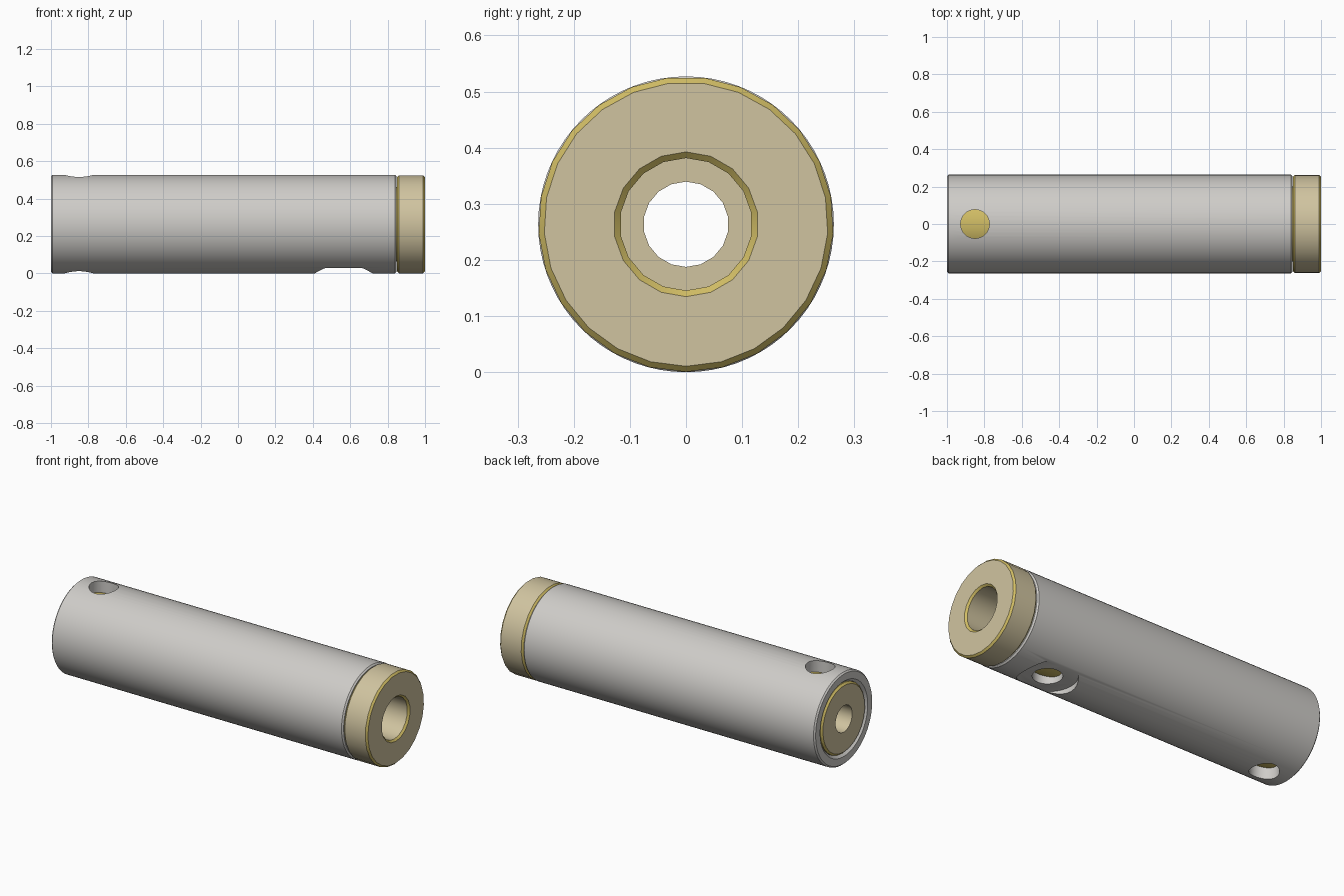
import bpy, bmesh, math

if "Cube" in bpy.data.objects:
    bpy.data.objects.remove(bpy.data.objects["Cube"])

R = 0.2635          # outer radius, also the height of the axis


def material(name, rgb):
    m = bpy.data.materials.new(name)
    m.use_nodes = True
    m.diffuse_color = (*rgb, 1)
    m.node_tree.nodes["Principled BSDF"].inputs["Base Color"].default_value = (*rgb, 1)
    return m


steel = material("steel grey", (0.62, 0.605, 0.58))
tan = material("tan brass", (0.63, 0.55, 0.35))
gold = material("bright gold", (0.64, 0.51, 0.13))


def lathe(bm, profile, sides, closed=False):
    """Spin (x, radius, material index) points about the long axis; returns the rings."""
    rings = []
    for x, r, _ in profile:
        ring = []
        for i in range(sides):
            a = math.tau * i / sides
            ring.append(bm.verts.new((x, r * math.sin(a), R - r * math.cos(a))))
        rings.append(ring)
    pairs = list(zip(rings, rings[1:]))
    if closed:
        pairs.append((rings[-1], rings[0]))
    for (a, b), (_, _, mat) in zip(pairs, profile):
        for i in range(sides):
            j = (i + 1) % sides
            f = bm.faces.new((a[i], a[j], b[j], b[i]))
            f.material_index = mat
    return rings


def fill_end(bm, outer, inner):
    """Flat annular face between two rings with different side counts."""
    edges = [bm.edges.get((ring[i - 1], ring[i])) for ring in (outer, inner) for i in range(len(ring))]
    bmesh.ops.triangle_fill(bm, edges=edges, use_beauty=True)


def finish(bm, name, mats):
    bmesh.ops.recalc_face_normals(bm, faces=bm.faces[:])
    me = bpy.data.meshes.new(name)
    bm.to_mesh(me)
    bm.free()
    for m in mats:
        me.materials.append(m)
    ob = bpy.data.objects.new(name, me)
    bpy.context.collection.objects.link(ob)
    return ob


def smooth(ob):
    ob.data.shade_smooth()
    ob.data.set_sharp_from_angle(angle=math.radians(28))


# Outer sleeve: chamfered tube
bm = bmesh.new()
c = 0.008
lathe(bm, [(-1, R - c, 0), (-1 + c, R, 0), (0.848 - c, R, 0), (0.848, R - c, 0),
           (0.848, 0.2, 0), (-0.985, 0.2, 0), (-1, 0.215, 0)], 72, closed=True)
sleeve = finish(bm, "sleeve", [steel])

# Holes drilled through the sleeve: cross hole, lower hole and its flat recess
for x, r, z0, z1 in [(-0.85, 0.077, -0.1, 0.7), (0.565, 0.077, -0.1, 0.2), (0.565, 0.155, -0.1, 0.03)]:
    bpy.ops.mesh.primitive_cylinder_add(vertices=32, radius=r, depth=z1 - z0,
                                        location=(x, 0, (z0 + z1) / 2))
    cutter = bpy.context.object
    cutter.name = "hole_cutter"
    cutter.hide_render = True
    mod = sleeve.modifiers.new("hole", 'BOOLEAN')
    mod.operation = 'DIFFERENCE'
    mod.solver = 'EXACT'
    mod.object = cutter
    bpy.context.view_layer.objects.active = sleeve
    bpy.ops.object.modifier_apply(modifier=mod.name)
    bpy.data.objects.remove(cutter)
smooth(sleeve)

# Inner rod with end collar, stepped bore through the middle
bm = bmesh.new()
outer = lathe(bm, [(-1, 0.19, 1), (-0.99, 0.2, 1), (0.85, 0.2, 0), (0.85, 0.253, 1),
                   (0.86, 0.263, 0), (0.99, 0.263, 1), (1, 0.253, 0)], 25)
bore = lathe(bm, [(-1, 0.076, 0), (0.55, 0.076, 0), (0.55, 0.118, 0),
                  (0.99, 0.118, 1), (1, 0.129, 0)], 18)
fill_end(bm, outer[0], bore[0])
fill_end(bm, outer[-1], bore[-1])
smooth(finish(bm, "rod_and_collar", [tan, gold]))
